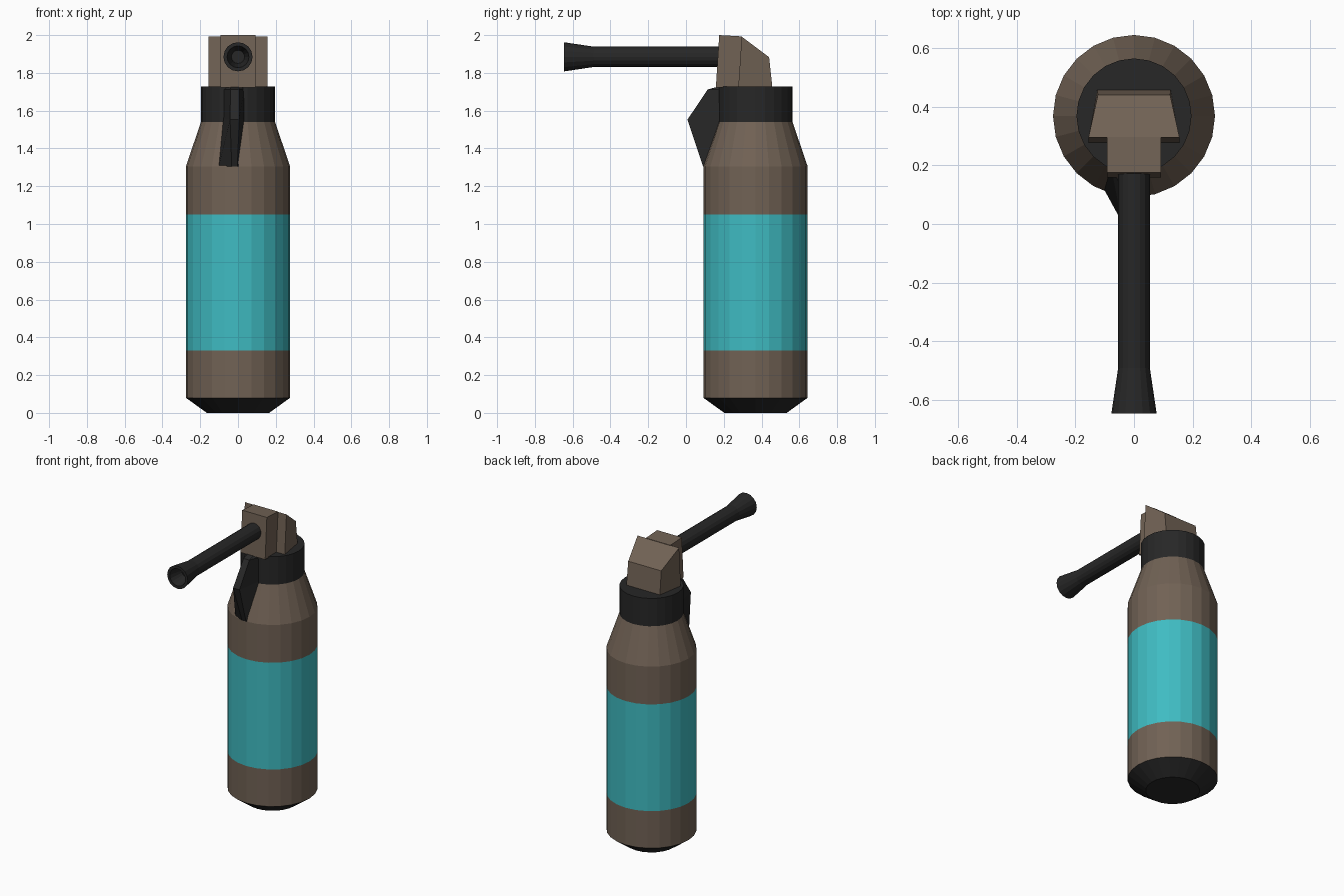
import bpy, bmesh, math
from mathutils import Matrix, Vector

if "Cube" in bpy.data.objects:
    bpy.data.objects.remove(bpy.data.objects["Cube"])


def material(name, rgb):
    m = bpy.data.materials.new(name)
    m.diffuse_color = (*rgb, 1)
    m.use_nodes = True
    m.node_tree.nodes["Principled BSDF"].inputs["Base Color"].default_value = m.diffuse_color
    return m


BROWN = material("brown", (0.165, 0.122, 0.09))
TEAL = material("teal", (0.05, 0.50, 0.54))
BLACK = material("black", (0.02, 0.02, 0.02))
CY = 0.368  # body axis


def finish(name, bm, mat):
    bmesh.ops.recalc_face_normals(bm, faces=bm.faces)
    me = bpy.data.meshes.new(name)
    bm.to_mesh(me)
    bm.free()
    me.materials.append(mat)
    ob = bpy.data.objects.new(name, me)
    bpy.context.collection.objects.link(ob)
    return ob


def loft(name, rings, mat, caps=(True, True)):
    """Skin a list of equal-length point rings."""
    bm = bmesh.new()
    vs = [[bm.verts.new(p) for p in r] for r in rings]
    n = len(vs[0])
    for a, b in zip(vs, vs[1:]):
        for i in range(n):
            j = (i + 1) % n
            bm.faces.new((a[i], a[j], b[j], b[i]))
    for ring, cap in zip((vs[0], vs[-1]), caps):
        if cap:
            bm.faces.new(ring)
    return finish(name, bm, mat)


def turned(name, profile, mat, n, matrix, caps=(True, True)):
    """Lathe (radius, height) pairs about local z."""
    rings = [[matrix @ Vector((r * math.cos(2 * math.pi * i / n),
                               r * math.sin(2 * math.pi * i / n), h))
              for i in range(n)] for r, h in profile]
    return loft(name, rings, mat, caps)


# Tank, stacked bands sharing their edges
up = Matrix.Translation((0, CY, 0))
R, NECK = 0.276, 0.196
turned("base_cap", [(0.165, 0), (R, 0.08)], BLACK, 24, up, (True, False))
turned("lower_body", [(R, 0.08), (R, 0.33)], BROWN, 24, up, (False, False))
turned("label_band", [(R, 0.33), (R, 1.05)], TEAL, 24, up, (False, False))
turned("upper_body", [(R, 1.05), (R, 1.305), (NECK, 1.54)], BROWN, 24, up, (False, False))
turned("collar", [(NECK, 1.54), (NECK, 1.728)], BLACK, 24, up, (False, True))

# Nozzle tube with flared, hollow mouth
forward = Matrix.Translation((0, 0.2, 1.885)) @ Matrix.Rotation(math.pi / 2, 4, 'X')
turned("nozzle", [(0.054, 0), (0.054, 0.69), (0.077, 0.845), (0.058, 0.845), (0.035, 0.75)],
       BLACK, 16, forward)


# Valve head: wedge-shaped rear block and narrow front block
def section(y, z, w):
    return [(-w, y, z), (w, y, z)]


def block(name, lower, upper):
    """Each level: front y, z, half width, then back y, z, half width."""
    rings = []
    for fy, fz, fw, by, bz, bw in (lower, upper):
        rings.append(section(fy, fz, fw) + section(by, bz, bw)[::-1])
    return loft(name, rings, BROWN)


block("valve_rear", (0.277, 1.725, 0.155, 0.457, 1.725, 0.125),
      (0.295, 1.992, 0.155, 0.44, 1.883, 0.123))
block("valve_front", (0.158, 1.722, 0.092, 0.30, 1.722, 0.092),
      (0.176, 2.0, 0.092, 0.297, 1.993, 0.092))

# Ridged trigger clip on the shoulder: z, ridge y, ridge half width, base y, base half width
clip = [(1.305, 0.09, 0.015, 0.118, 0.08),
        (1.553, 0.008, 0.024, 0.195, 0.056),
        (1.712, 0.115, 0.022, 0.195, 0.055),
        (1.726, 0.165, 0.022, 0.195, 0.055)]
loft("trigger_clip", [[(-0.022 - bw, by, z), (-0.018 - rw, ry, z),
                       (-0.018 + rw, ry, z), (-0.022 + bw, by, z)]
                      for z, ry, rw, by, bw in clip], BLACK)
